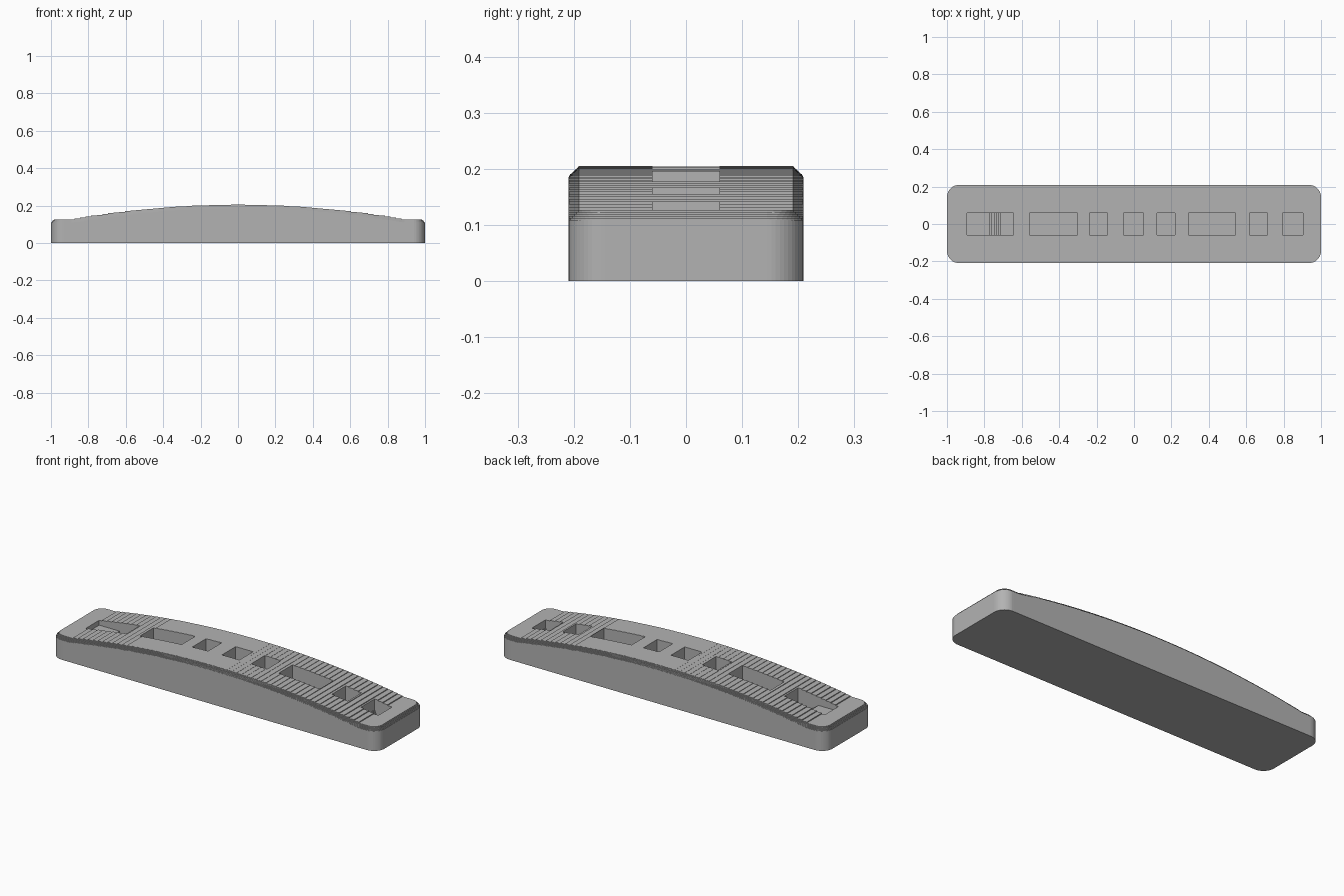
import bpy, bmesh, math

cube = bpy.data.objects.get("Cube")
if cube:
    bpy.data.objects.remove(cube, do_unlink=True)

HALF_W, CORNER, CHAMFER = 0.209, 0.065, 0.018
SHOULDER_X, SHOULDER_Z, CROWN_Z = 0.89, 0.127, 0.205
RISE = CROWN_Z - SHOULDER_Z
RADIUS = (SHOULDER_X ** 2 + RISE ** 2) / (2 * RISE)

grey = bpy.data.materials.new("light grey")
grey.use_nodes = True
grey.diffuse_color = (0.45, 0.45, 0.45, 1)
grey.node_tree.nodes["Principled BSDF"].inputs["Base Color"].default_value = grey.diffuse_color


def arch(x):
    """Height of the arched top, flat beyond the shoulders."""
    x = min(abs(x), SHOULDER_X)
    return CROWN_Z - RADIUS + math.sqrt(RADIUS ** 2 - x * x)


def half_length(z):
    if z <= SHOULDER_Z:
        return 1 - max(0, CHAMFER - SHOULDER_Z + z)
    return math.sqrt(RADIUS ** 2 - (z - CROWN_Z + RADIUS) ** 2)


def half_width(x, z):
    inset = max(0, CHAMFER - arch(x) + z)
    over = abs(x) - (1 - CORNER)
    if over <= 0:
        return HALF_W - inset
    return HALF_W - CORNER + math.sqrt(max(0, (CORNER - inset) ** 2 - over ** 2))


def finish(name, bm):
    bmesh.ops.recalc_face_normals(bm, faces=bm.faces)
    mesh = bpy.data.meshes.new(name)
    bm.to_mesh(mesh)
    bm.free()
    mesh.materials.append(grey)
    obj = bpy.data.objects.new(name, mesh)
    bpy.context.collection.objects.link(obj)
    return obj


# Body: a loft of thin terraces that follow the arch and its chamfered rim
N = 100
grid = [-math.cos(math.pi * j / N) for j in range(N + 1)]
levels = [0] + [SHOULDER_Z - CHAMFER * (1 - k / 5) for k in range(6)]
levels += [arch(SHOULDER_X - 0.03 * k) for k in range(1, 30)]
bm = bmesh.new()
rings = []
for low, high in zip(levels, levels[1:]):
    mid = (low + high) / 2
    end = half_length(mid)
    xs = [max(-end, min(end, x)) for x in grid]
    side = [(x, half_width(x, mid)) for x in xs]
    outline = [(x, -w) for x, w in side] + side[::-1]
    for z in (low, high):
        rings.append([bm.verts.new((x, y, z)) for x, y in outline])
for a, b in zip(rings, rings[1:]):
    for i in range(len(a)):
        j = (i + 1) % len(a)
        bm.faces.new((a[i], a[j], b[j], b[i]))
bm.faces.new(rings[0][::-1])
bm.faces.new(rings[-1])
bmesh.ops.remove_doubles(bm, verts=bm.verts, dist=1e-6)
body = finish("arched_body", bm)


def stairs(x0, x1, z0, z1, n=5):
    """Stepped line from one floor point to another."""
    points = []
    for k in range(n):
        x = x0 + (x1 - x0) * k / n
        points += [(x, z0 + (z1 - z0) * k / n), (x, z0 + (z1 - z0) * (k + 1) / n)]
    return points


# Pockets: start, end, stepped run at the start, stepped run at the end
FLOOR, LEDGE = 0.05, 0.09
pockets = [
    (-0.56, -0.303, 0.05, 0.05),
    (-0.238, -0.142, 0, 0),
    (-0.056, 0.05, 0.02, 0),
    (0.123, 0.22, 0.015, 0.015),
    (0.292, 0.544, 0.05, 0.05),
    (0.618, 0.715, 0, 0.018),
    (0.795, 0.903, 0.015, 0.018),
]
profiles = []
for x0, x1, a, b in pockets:
    start = stairs(x0, x0 + a, LEDGE, FLOOR) if a else [(x0, FLOOR)]
    stop = stairs(x1, x1 - b, LEDGE, FLOOR)[::-1] if b else [(x1, FLOOR)]
    profiles.append(start + stop)
# End pocket with a shallow shelf stepping down to the deep part
profiles.append([(-0.893, 0.1)] + stairs(-0.77, -0.7, 0.1, FLOOR, 6) + [(-0.645, FLOOR)])

bm = bmesh.new()
for line in profiles:
    points = [(line[0][0], 0.3)] + line + [(line[-1][0], 0.3)]
    face = bm.faces.new([bm.verts.new((x, -0.06, z)) for x, z in points])
    moved = bmesh.ops.extrude_face_region(bm, geom=[face])["geom"]
    bmesh.ops.translate(bm, vec=(0, 0.12, 0),
                        verts=[v for v in moved if isinstance(v, bmesh.types.BMVert)])
bmesh.ops.remove_doubles(bm, verts=bm.verts, dist=1e-6)
cutter = finish("pocket_cutter", bm)
cutter.hide_render = True

cut = body.modifiers.new("pockets", "BOOLEAN")
cut.operation = "DIFFERENCE"
cut.solver = "EXACT"
cut.object = cutter
bpy.context.view_layer.objects.active = body
body.select_set(True)
bpy.ops.object.modifier_apply(modifier=cut.name)
bpy.data.objects.remove(cutter, do_unlink=True)
